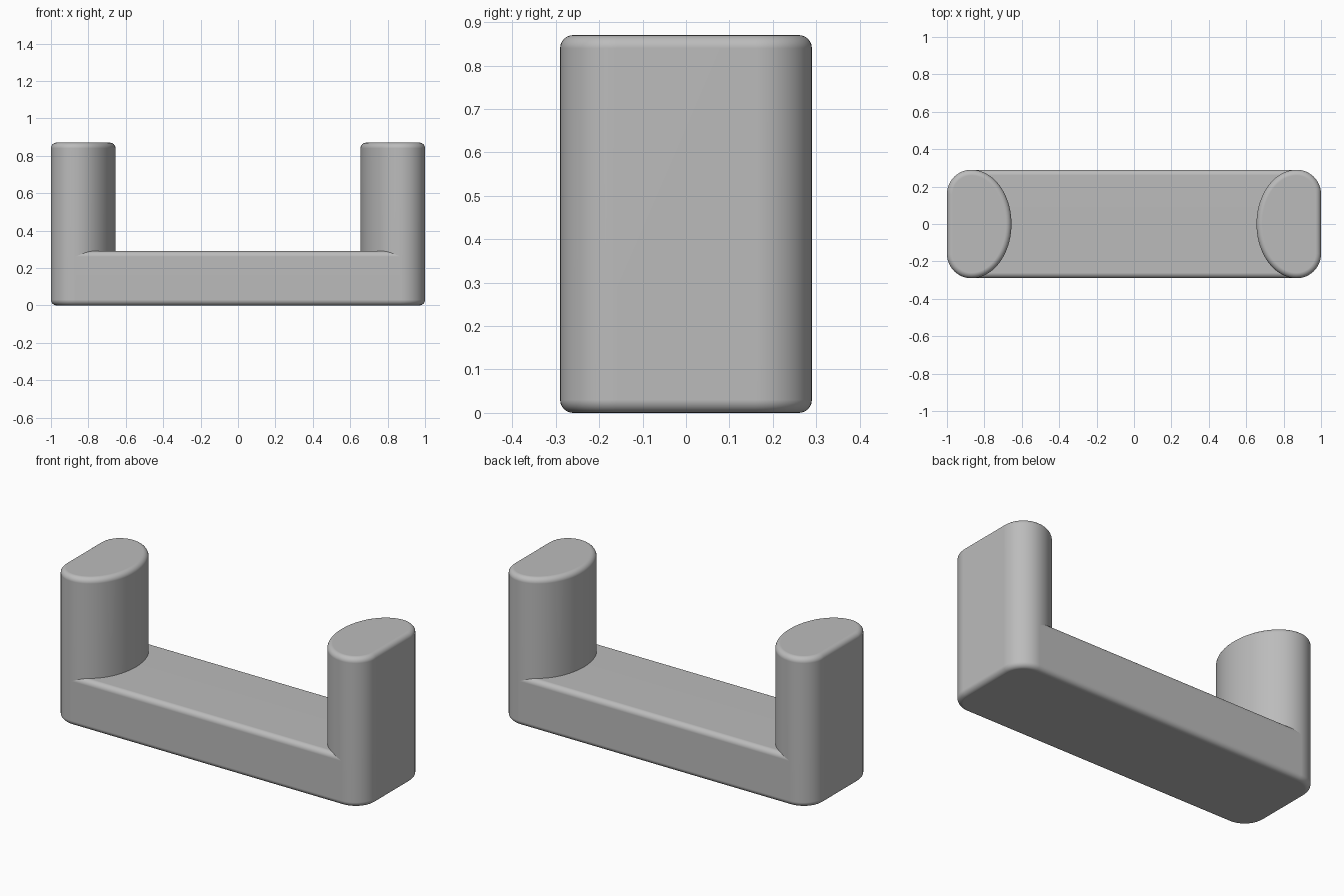
import bpy
import bmesh
from math import cos, sin, pi

old = bpy.data.objects.get("Cube")
if old:
    bpy.data.objects.remove(old, do_unlink=True)

LENGTH, HALF_DEPTH = 1.0, 0.29
POST_HEIGHT, BASE_HEIGHT = 0.87, 0.29
CORNER, NOSE, EDGE = 0.13, 0.215, 0.03
CENTRE = LENGTH - CORNER

grey = bpy.data.materials.new("plain grey")
grey.use_nodes = True
grey.diffuse_color = (0.5, 0.5, 0.5, 1)
grey.node_tree.nodes["Principled BSDF"].inputs["Base Color"].default_value = (0.5, 0.5, 0.5, 1)


def arc(cx, cy, rx, ry, start, end, steps):
    angles = [start + (end - start) * i / steps for i in range(steps + 1)]
    return [(cx + rx * cos(a), cy + ry * sin(a)) for a in angles]


def rounded_prism(name, outline, height, pick_edge):
    """Extrude an outline upwards and round the chosen rim edges."""
    bm = bmesh.new()
    bottom = bm.faces.new([bm.verts.new((x, y, 0)) for x, y in outline])
    top = bmesh.ops.extrude_face_region(bm, geom=[bottom], use_keep_orig=True)
    bmesh.ops.translate(bm, vec=(0, 0, height),
                        verts=[g for g in top["geom"] if isinstance(g, bmesh.types.BMVert)])
    bmesh.ops.recalc_face_normals(bm, faces=bm.faces)
    rims = [e for e in bm.edges if abs(e.verts[0].co.z - e.verts[1].co.z) < 1e-4 and pick_edge(e)]
    bmesh.ops.bevel(bm, geom=rims, offset=EDGE, segments=6, profile=0.5, affect='EDGES')
    mesh = bpy.data.meshes.new(name)
    bm.to_mesh(mesh)
    bm.free()
    mesh.materials.append(grey)
    obj = bpy.data.objects.new(name, mesh)
    bpy.context.collection.objects.link(obj)
    bpy.ops.object.select_all(action='DESELECT')
    obj.select_set(True)
    bpy.context.view_layer.objects.active = obj
    bpy.ops.object.shade_smooth_by_angle(angle=pi / 6)
    normals = obj.modifiers.new("flat caps", 'WEIGHTED_NORMAL')
    normals.keep_sharp = True
    return obj


# Upright posts: flat outer side, round corners, elliptical inner side
flat = HALF_DEPTH - CORNER
post = (arc(CENTRE, -flat, CORNER, CORNER, -pi / 2, 0, 12)
        + arc(CENTRE, flat, CORNER, CORNER, 0, pi / 2, 12)
        + arc(CENTRE, 0, NOSE, HALF_DEPTH, pi / 2, 3 * pi / 2, 40)[1:-1])
for name, side in (("left_post", 1), ("right_post", -1)):
    rounded_prism(name, [(side * x, y) for x, y in post], POST_HEIGHT, lambda e: True)

# Base bar: long edges rounded, ends buried in the posts
bar = [(-CENTRE, -HALF_DEPTH), (CENTRE, -HALF_DEPTH), (CENTRE, HALF_DEPTH), (-CENTRE, HALF_DEPTH)]
rounded_prism("base_bar", bar, BASE_HEIGHT,
              lambda e: abs(e.verts[0].co.x - e.verts[1].co.x) > 1)
